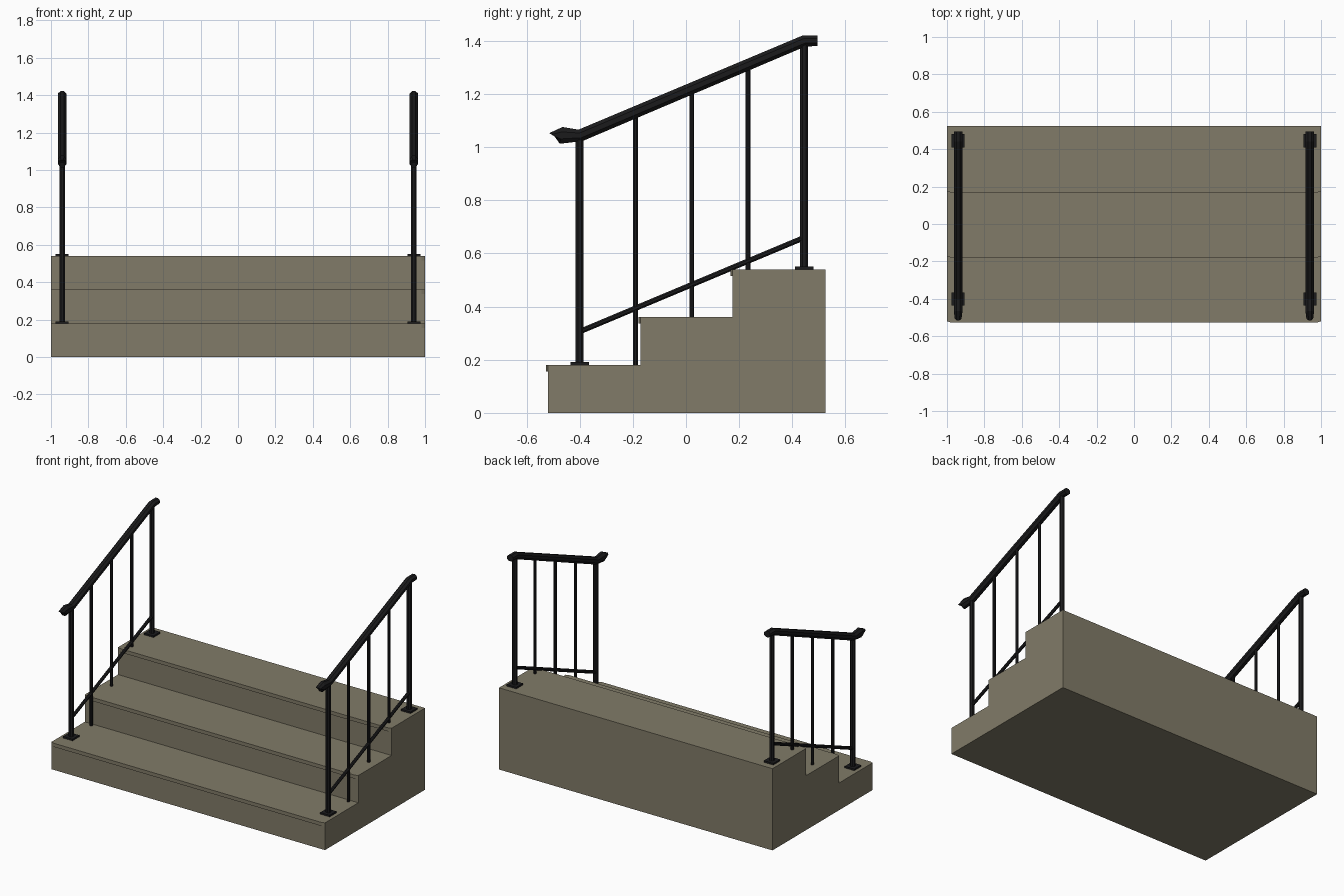
import bpy, bmesh, math
from mathutils import Vector

if "Cube" in bpy.data.objects:
    bpy.data.objects.remove(bpy.data.objects["Cube"])


def material(name, rgb):
    m = bpy.data.materials.new(name)
    m.diffuse_color = (*rgb, 1)
    m.use_nodes = True
    m.node_tree.nodes["Principled BSDF"].inputs["Base Color"].default_value = m.diffuse_color
    return m


STONE = material("weathered_stone", (0.22, 0.198, 0.138))
IRON = material("black_iron", (0.011, 0.011, 0.012))


def finish(bm, name, mat):
    bmesh.ops.recalc_face_normals(bm, faces=bm.faces)
    me = bpy.data.meshes.new(name)
    bm.to_mesh(me)
    bm.free()
    me.materials.append(mat)
    ob = bpy.data.objects.new(name, me)
    bpy.context.collection.objects.link(ob)
    return ob


def prism(name, pts, direction, mat):
    """Extrude a polygon along a vector."""
    bm = bmesh.new()
    f = bm.faces.new([bm.verts.new(p) for p in pts])
    r = bmesh.ops.extrude_face_region(bm, geom=[f])
    verts = [g for g in r["geom"] if isinstance(g, bmesh.types.BMVert)]
    bmesh.ops.translate(bm, verts=verts, vec=direction)
    return finish(bm, name, mat)


def loft(name, x, sections, sides=8):
    """Octagonal tube; each section is (top yz, bottom yz, half width)."""
    bm = bmesh.new()
    rings = []
    for top, bot, w in sections:
        t, b = Vector((x, *top)), Vector((x, *bot))
        mid, up = (t + b) / 2, (t - b) / 2
        ring = []
        for i in range(sides):
            a = 2 * math.pi * (i + 0.5) / sides
            k = 1 / math.cos(math.pi / sides)
            ring.append(bm.verts.new(mid + up * math.cos(a) * k
                                     + Vector((w * math.sin(a) * k, 0, 0))))
        rings.append(ring)
    for r, s in zip(rings, rings[1:]):
        for i in range(sides):
            j = (i + 1) % sides
            bm.faces.new((r[i], r[j], s[j], s[i]))
    bm.faces.new(rings[0])
    bm.faces.new(rings[-1])
    return finish(bm, name, IRON)


def upright(name, x, y, z0, z1, r):
    loft(name, x, [((y + r, z), (y - r, z), r) for z in (z0, z1)])


def rail_z(y):
    return 1.045 + (y + 0.40) * 0.355 / 0.84


# Stair block
fronts, H, BACK = (-0.52, -0.172, 0.175), 0.18, 0.525
outline = [(BACK, 0)]
for i, y in enumerate(fronts):
    outline += [(y, i * H), (y, (i + 1) * H)]
outline.append((BACK, 3 * H))
prism("stair_block", [(-1, y, z) for y, z in outline], (2, 0, 0), STONE)

# Thin nosing under each tread edge, tapered at its ends
for i, y in enumerate(fronts):
    z = (i + 1) * H
    prism(f"tread_nosing_{i + 1}",
          [(-1, y, z), (-0.98, y - 0.007, z), (0.98, y - 0.007, z), (1, y, z)],
          (0, 0, -0.024), STONE)

# Railings on both sides
for side, x in (("left", -0.94), ("right", 0.94)):
    # Posts with base plates
    for label, y, z in (("front", -0.40, H), ("back", 0.445, 3 * H)):
        upright(f"{side}_{label}_post", x, y, z, rail_z(y), 0.015)
        s = 0.035
        prism(f"{side}_{label}_base_plate",
              [(x - s, y - s, z), (x + s, y - s, z), (x + s, y + s, z), (x - s, y + s, z)],
              (0, 0, 0.011), IRON)
    # Balusters, one per tread
    for i, y in enumerate((-0.19, 0.022, 0.233)):
        upright(f"{side}_baluster_{i + 1}", x, y, (i + 1) * H, rail_z(y), 0.009)
    # Slanted lower rail
    loft(f"{side}_lower_rail", x,
         [((y, z + 0.011), (y, z - 0.011), 0.010) for y, z in ((-0.40, 0.306), (0.445, 0.66))])
    # Handrail with level back end and flared, pointed front end
    loft(f"{side}_handrail", x, [
        ((0.495, 1.421), (0.495, 1.381), 0.0225),
        ((0.440, 1.421), (0.449, 1.379), 0.0225),
        ((-0.405, 1.066), (-0.390, 1.023), 0.0225),
        ((-0.465, 1.076), (-0.475, 1.013), 0.0225),
        ((-0.515, 1.053), (-0.487, 1.036), 0.018)])
